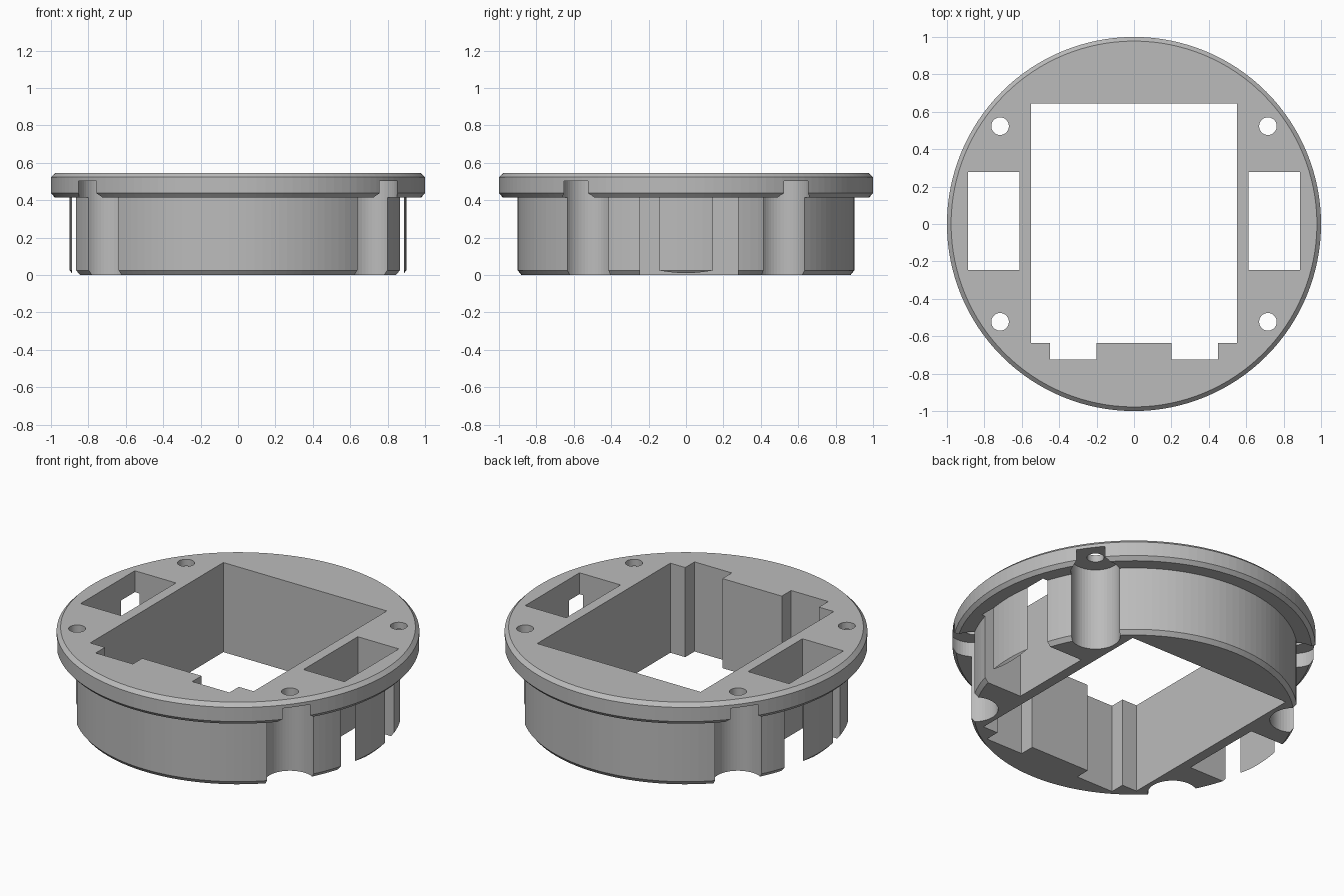
import bpy
import bmesh
from math import cos, sin, tau

default = bpy.data.objects.get("Cube")
if default:
    bpy.data.objects.remove(default, do_unlink=True)


def make_object(name, bm):
    bmesh.ops.recalc_face_normals(bm, faces=bm.faces)
    mesh = bpy.data.meshes.new(name)
    bm.to_mesh(mesh)
    bm.free()
    obj = bpy.data.objects.new(name, mesh)
    bpy.context.collection.objects.link(obj)
    return obj


def circle(radius, x=0, y=0, sides=48):
    return [(x + radius * cos(tau * i / sides), y + radius * sin(tau * i / sides))
            for i in range(sides)]


def loft(name, layers):
    """Closed solid through matching outlines, each given as (outline, z)."""
    bm = bmesh.new()
    rings = [[bm.verts.new((x, y, z)) for x, y in outline] for outline, z in layers]
    for low, high in zip(rings, rings[1:]):
        for i in range(len(low)):
            bm.faces.new((low[i - 1], low[i], high[i], high[i - 1]))
    bm.faces.new(rings[0])
    bm.faces.new(rings[-1])
    return make_object(name, bm)


def prism(name, outline, bottom=-0.2, top=0.8):
    return loft(name, [(outline, bottom), (outline, top)])


# Flanged drum with chamfered rims
PROFILE = [(0.88, 0), (0.90, 0.025), (0.90, 0.415), (0.98, 0.415),
           (1.0, 0.437), (1.0, 0.523), (0.978, 0.545)]
housing = loft("round_housing", [(circle(r, sides=128), z) for r, z in PROFILE])

cutters = []

# Central opening with two notches along its front edge
right_half = [(0.55, 0.645), (0.55, -0.635), (0.45, -0.635),
              (0.45, -0.725), (0.20, -0.725), (0.20, -0.635)]
left_half = [(-x, y) for x, y in reversed(right_half)]
cutters.append(prism("opening_cutter", right_half + left_half))

# Side pockets, which leave a thin sliver of outer wall
for side in (-1, 1):
    pocket = [(side * x, y) for x, y in
              ((0.612, -0.245), (0.888, -0.245), (0.888, 0.277), (0.612, 0.277))]
    cutters.append(prism("pocket_cutter", pocket))

# Screw channels in the drum, each with a hole through the flange
for x in (-0.716, 0.716):
    for y in (-0.523, 0.523):
        cutters.append(prism("channel_cutter", circle(0.136, x, y), top=0.503))
        cutters.append(prism("screw_hole_cutter", circle(0.047, x, y), bottom=0.3))

bpy.context.view_layer.objects.active = housing
for cutter in cutters:
    cut = housing.modifiers.new("cut", 'BOOLEAN')
    cut.operation = 'DIFFERENCE'
    cut.solver = 'EXACT'
    cut.object = cutter
    bpy.ops.object.modifier_apply(modifier=cut.name)
    bpy.data.objects.remove(cutter, do_unlink=True)

# Plain grey plastic
grey = bpy.data.materials.new("grey_plastic")
grey.use_nodes = True
color = (0.5, 0.5, 0.5, 1)
grey.diffuse_color = color
grey.node_tree.nodes["Principled BSDF"].inputs["Base Color"].default_value = color
housing.data.materials.clear()
housing.data.materials.append(grey)
